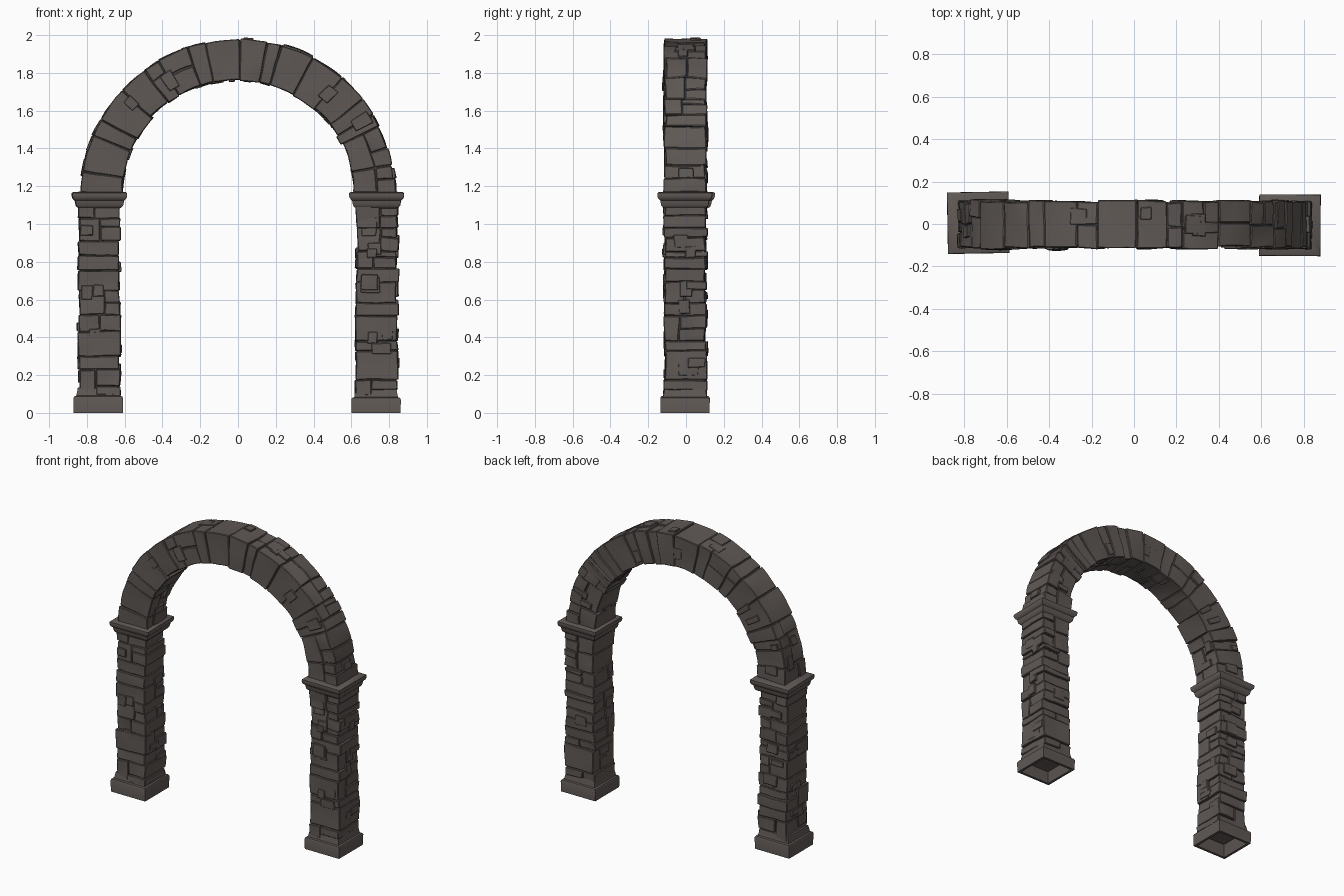
import bpy, bmesh, math, random
from mathutils import Vector, noise

if "Cube" in bpy.data.objects:
    bpy.data.objects.remove(bpy.data.objects["Cube"])

random.seed(11)
R = random.uniform

stone_mat = bpy.data.materials.new("dark_grey_brown_stone")
stone_mat.diffuse_color = (0.115, 0.099, 0.091, 1)
stone_mat.use_nodes = True
stone_mat.node_tree.nodes["Principled BSDF"].inputs["Base Color"].default_value = stone_mat.diffuse_color

HALF = 0.108           # half width of the masonry section
ARC = math.pi * 0.715  # centre-line length of the arch


def finish(bm, name):
    bmesh.ops.recalc_face_normals(bm, faces=bm.faces)
    me = bpy.data.meshes.new(name)
    bm.to_mesh(me)
    bm.free()
    ob = bpy.data.objects.new(name, me)
    me.materials.append(stone_mat)
    bpy.context.collection.objects.link(ob)
    bpy.ops.object.select_all(action='DESELECT')
    ob.select_set(True)
    bpy.context.view_layer.objects.active = ob
    bpy.ops.object.shade_smooth_by_angle(angle=math.radians(32))
    return ob


# Mappings from (along, across, depth) to model space
def pillar_map(cx):
    return lambda s, a, b: Vector((cx + a, b - 0.003, s))


def arch_map(s, a, b):
    t = math.pi * (1 - s / ARC)
    return Vector(((0.722 + a) * math.cos(t), b - 0.003, 1.165 + (0.704 + a) * math.sin(t)))


def block(target, box, fn, jitter=0.0, cuts=3, bevel=0.004):
    """One rough stone, bent along the path and merged into target."""
    bm = bmesh.new()
    bmesh.ops.create_cube(bm, size=1)
    for v in bm.verts:
        v.co = Vector([box[i][0] if v.co[i] < 0 else box[i][1] for i in range(3)])
        v.co += Vector((R(-.6, .6), R(-1, 1), R(-1, 1))) * jitter
    if bevel:
        bmesh.ops.bevel(bm, geom=bm.edges[:], offset=bevel, segments=1, affect='EDGES')
    long_edges = [e for e in bm.edges if e.calc_length() > 0.03]
    bmesh.ops.subdivide_edges(bm, edges=long_edges, cuts=cuts, use_grid_fill=True)
    for v in bm.verts:
        p = fn(*v.co)
        v.co = p + noise.noise_vector(p * 9) * 0.006
    bmesh.ops.recalc_face_normals(bm, faces=bm.faces)
    tmp = bpy.data.meshes.new("tmp")
    bm.to_mesh(tmp)
    bm.free()
    target.from_mesh(tmp)
    bpy.data.meshes.remove(tmp)


def split(box, axis, f):
    lo, hi = box[axis]
    m = lo + (hi - lo) * f
    one, two = list(box), list(box)
    one[axis], two[axis] = (lo, m), (m, hi)
    return [one, two]


def masonry(name, s0, s1, fn, lengths, extras):
    bm = bmesh.new()
    # solid core behind the joints
    n = max(1, round((s1 - s0) / 0.12))
    for i in range(n):
        d = (s1 - s0) / n
        c = HALF - 0.010
        block(bm, [(s0 + i * d, s0 + (i + 1) * d), (-c, c), (-c, c)], fn, bevel=0)
    # courses, some divided into smaller stones
    s = s0
    while s < s1 - 0.001:
        e = s + random.choice(lengths) * R(0.85, 1.15)
        if s1 - e < 0.04:
            e = s1
        parts = [[(s, e), (-HALF, HALF), (-HALF, HALF)]]
        if random.random() < 0.65:
            parts = split(parts[0], random.choice((1, 2)), R(0.3, 0.7))
            if e - s > 0.08 and random.random() < 0.6:
                parts += split(parts.pop(), 0, R(0.35, 0.65))
        for p in parts:
            b = [(p[0][0] + .001, p[0][1] - .001)]
            for lo, hi in p[1:]:
                b.append((lo + (R(-.008, .006) if lo == -HALF else .0015),
                          hi + (R(-.006, .008) if hi == HALF else -.0015)))
            block(bm, b, fn, 0.004)
        s = e
    # small proud stones on the faces and corners
    for i in range(extras):
        length, w = R(0.035, 0.085), R(0.05, 0.11)
        a = R(s0 + 0.01, s1 - length - 0.01)
        c = R(-HALF, HALF - w)
        side = random.choice((-1, 1))
        face = tuple(sorted((side * 0.06, side * (HALF + R(0.004, 0.011)))))
        sides = [face, (c, c + w)]
        random.shuffle(sides)
        block(bm, [(a, a + length)] + sides, fn, 0.003, cuts=2, bevel=0.003)
    return finish(bm, name)


def square_profile(name, profile, centre, turn):
    """Square moulding swept through (half width, z) rings."""
    bm = bmesh.new()
    rings = []
    for h, z in profile:
        ring = []
        for k in range(4):
            t = math.radians(45 + 90 * k + turn)
            r = h * math.sqrt(2)
            ring.append(bm.verts.new((centre[0] + r * math.cos(t), centre[1] + r * math.sin(t), z)))
        rings.append(ring)
    for lo, hi in zip(rings, rings[1:]):
        for k in range(4):
            bm.faces.new((lo[k], lo[(k + 1) % 4], hi[(k + 1) % 4], hi[k]))
    bm.faces.new(rings[0][::-1])
    bm.faces.new(rings[-1])
    return finish(bm, name)


# Plinth is hollow underneath, capital is a two-step moulding
plinth = [(0.095, 0.07), (0.113, 0.0), (0.130, 0.0), (0.131, 0.07), (0.127, 0.079),
          (0.116, 0.083), (0.108, 0.125), (0.09, 0.13)]
capital = [(0.10, 1.08), (0.116, 1.088), (0.124, 1.098), (0.127, 1.112), (0.129, 1.124),
           (0.136, 1.130), (0.142, 1.138), (0.145, 1.150), (0.144, 1.164), (0.137, 1.169), (0.09, 1.172)]

for side, sign in (("left", -1), ("right", 1)):
    square_profile(side + "_plinth",
                   [(h, z + (0.008 if sign < 0 and z > 0 else 0)) for h, z in plinth],
                   (-0.740 if sign < 0 else 0.731, -0.005), 0)
    square_profile(side + "_capital", capital, (sign * 0.734, -sign * 0.006), 1.0 if sign < 0 else -0.4)
    masonry(side + "_pillar", 0.09, 1.10, pillar_map(sign * 0.735), (0.06, 0.08, 0.11, 0.14), 22)

masonry("arch", 0.0, ARC, arch_map, (0.06, 0.09, 0.13, 0.17), 30)
